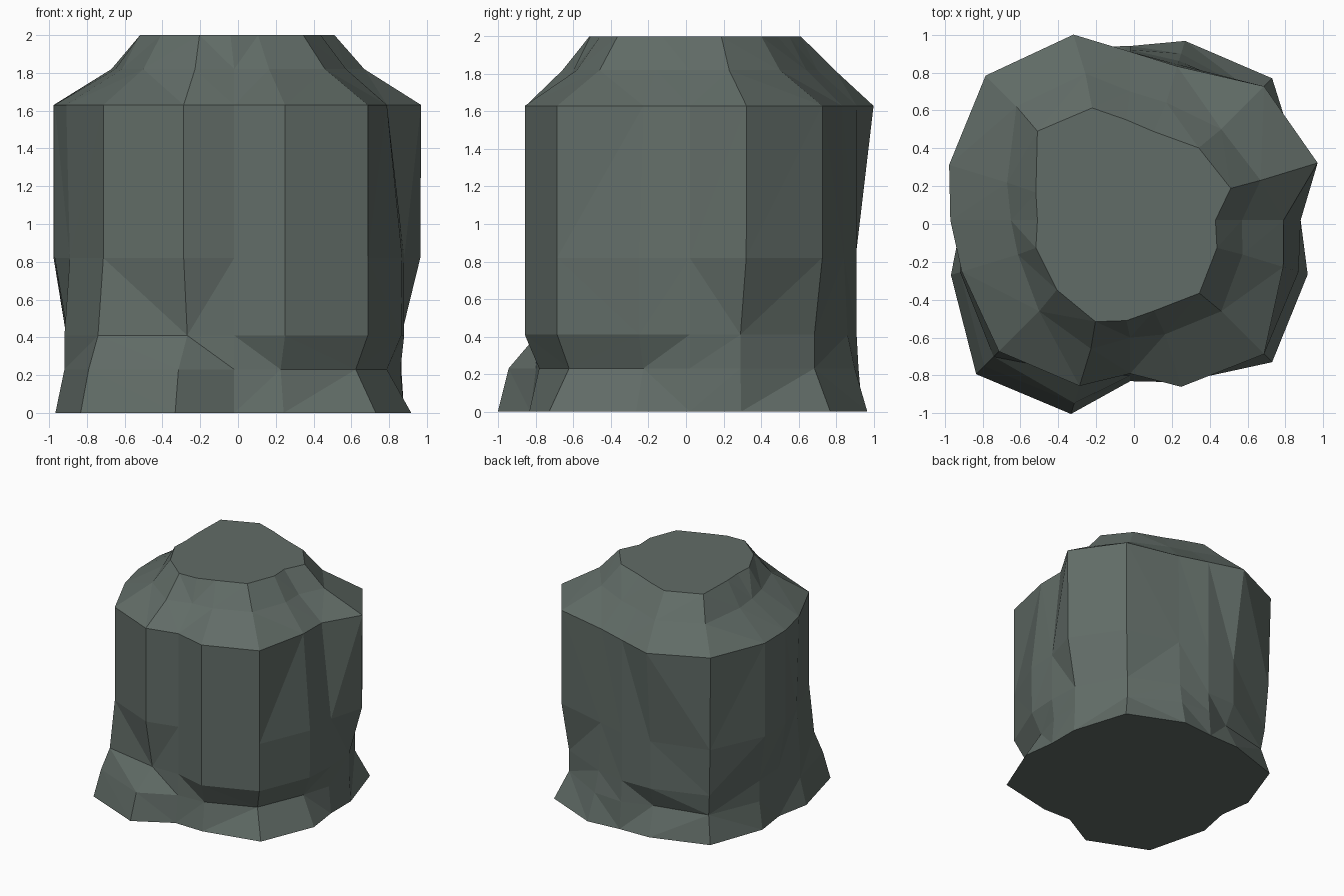
import bpy, bmesh, math
from mathutils import Vector

# Sixteen uneven directions shared by every ring, counter-clockwise from +x
ANGLES = [math.radians(90 * q + a) for q in range(4) for a in (0, 17, 45, 73)]

# Each ring: height, centre x, sixteen radii
RINGS = [
    (0.00, -.02, (.90, .94, 1.06, .99, .92, .955, 1.07, .97, .89, .99, 1.15, 1.07, .85, .895, 1.06, .98)),
    (0.23, -.02, (.88, .925, .94, .92, .90, .85, 1.0, .93, .88, .94, 1.09, 1.01, .82, .84, .91, .845)),
    (0.41, -.02, (.90, .925, .94, .88, .89, .925, 1.03, .93, .88, .94, 1.02, .85, .81, .92, 1.0, .925)),
    (0.82, -.02, (.90, 1.03, 1.0, .86, .89, .925, 1.06, 1.0, .95, .91, .98, .915, .81, .92, 1.0, .93)),
    (1.63, -.02, (.81, 1.035, 1.0, .85, .89, 1.025, 1.08, 1.0, .95, .93, .98, .915, .81, .92, 1.0, .845)),
    (1.82, -.02, (.59, .72, .68, .65, .68, .81, .85, .68, .63, .62, .68, .71, .62, .63, .68, .62)),
    (2.00, -.04, (.47, .576, .54, .49, .53, .62, .665, .50, .47, .50, .52, .56, .53, .50, .545, .50)),
]

bm = bmesh.new()
rings = []
for z, cx, radii in RINGS:
    rings.append([bm.verts.new((cx + r * math.cos(a), 0.02 + r * math.sin(a), z))
                  for r, a in zip(radii, ANGLES)])

# Faceted sides, each quad split along its shorter diagonal
for low, high in zip(rings, rings[1:]):
    for i in range(16):
        j = (i + 1) % 16
        a, b, c, d = low[i], low[j], high[j], high[i]
        if (a.co - c.co).length < (b.co - d.co).length - 1e-5:
            tris = ((a, b, c), (a, c, d))
        else:
            tris = ((a, b, d), (b, c, d))
        for t in tris:
            bm.faces.new(t)

# Flat base and top
bm.faces.new(rings[0][::-1])
bm.faces.new(rings[-1])
bmesh.ops.recalc_face_normals(bm, faces=bm.faces[:])

mesh = bpy.data.meshes.new("rock_stump")
bm.to_mesh(mesh)
bm.free()
rock = bpy.data.objects.new("rock_stump", mesh)
bpy.context.collection.objects.link(rock)

# Dull green-grey stone
stone = bpy.data.materials.new("stone")
stone.diffuse_color = (0.12, 0.15, 0.135, 1)
mesh.materials.append(stone)
